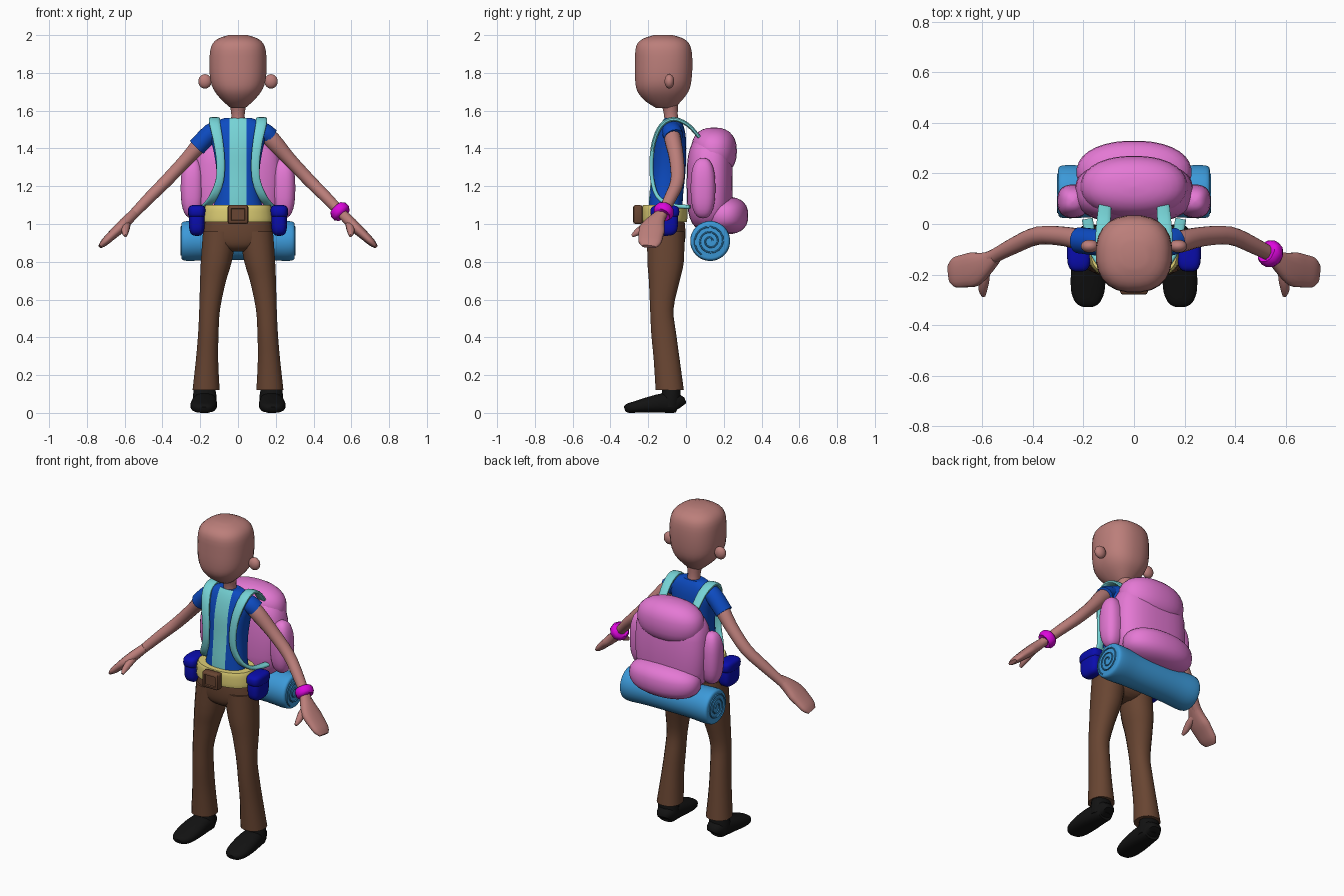
import bpy, bmesh, math
from mathutils import Vector

if "Cube" in bpy.data.objects:
    bpy.data.objects.remove(bpy.data.objects["Cube"], do_unlink=True)


def material(name, r, g, b):
    m = bpy.data.materials.new(name)
    m.use_nodes = True
    m.diffuse_color = (r, g, b, 1)
    m.node_tree.nodes["Principled BSDF"].inputs["Base Color"].default_value = (r, g, b, 1)
    return m


SKIN = material("skin", .50, .21, .195)
PINK = material("pack pink", .78, .19, .66)
ROLL = material("bedroll blue", .045, .32, .69)
BROWN = material("brown", .14, .06, .032)
NAVY = material("pouch blue", .003, .004, .42)
SHIRT = material("shirt blue", .004, .07, .53)
CYAN = material("strap cyan", .18, .65, .67)
KHAKI = material("belt khaki", .74, .63, .18)
MAGENTA = material("bracelet magenta", .71, .002, .71)
BLACK = material("shoe black", .006, .006, .006)
made = []


def finish(name, bm, *mats):
    bmesh.ops.recalc_face_normals(bm, faces=bm.faces)
    me = bpy.data.meshes.new(name)
    bm.to_mesh(me)
    bm.free()
    for m in mats:
        me.materials.append(m)
    ob = bpy.data.objects.new(name, me)
    bpy.context.collection.objects.link(ob)
    made.append(ob)
    return ob


def smooth_rows(rows, steps):
    """Catmull-Rom interpolation of rows of numbers."""
    out = []
    for i in range(len(rows) - 1):
        a, b, c, d = (rows[min(max(i + k, 0), len(rows) - 1)] for k in (-1, 0, 1, 2))
        for s in range(steps):
            t = s / steps
            out.append([q + .5 * t * (r - p + t * (2*p - 5*q + 4*r - w + t * (3*(q - r) + w - p)))
                        for p, q, r, w in zip(a, b, c, d)])
    return out + [list(rows[-1])]


def loft_mesh(rows, side=None, power=2, sides=16, steps=3):
    """Rings (x, y, z, width, depth); level rings unless a side vector is given."""
    rows = smooth_rows(rows, steps)
    centres = [Vector(r[:3]) for r in rows]
    bm = bmesh.new()
    rings = []
    for i, r in enumerate(rows):
        u, v = Vector((1, 0, 0)), Vector((0, 1, 0))
        if side:
            t = (centres[min(i + 1, len(rows) - 1)] - centres[max(i - 1, 0)]).normalized()
            u = Vector(side)
            u = (u - t * u.dot(t)).normalized()
            v = t.cross(u)
        ring = []
        for k in range(sides):
            ang = math.tau * (k + .5) / sides
            c, s = math.cos(ang), math.sin(ang)
            c, s = (math.copysign(abs(q) ** (2 / power), q) for q in (c, s))
            ring.append(bm.verts.new(centres[i] + u * c * max(r[3], .001) + v * s * max(r[4], .001)))
        rings.append(ring)
    for a, b in zip(rings, rings[1:]):
        for k in range(sides):
            j = (k + 1) % sides
            bm.faces.new((a[k], a[j], b[j], b[k]))
    bm.faces.new(rings[0])
    bm.faces.new(rings[-1])
    return bm


def loft(name, mat, rows, **kw):
    return finish(name, loft_mesh(rows, **kw), mat)


def blob(name, mat, centre, size, power=2.0, plan=None, sides=24):
    """Superellipsoid: power rounds the profile, plan rounds the outline from above."""
    x, y, z = centre
    rows = []
    for i in range(15):
        a = math.pi * (i / 14 - .5)
        c, s = max(math.cos(a), 0) ** (2 / power), math.copysign(abs(math.sin(a)) ** (2 / power), a)
        rows.append((x, y, z + size[2] * s, size[0] * c, size[1] * c))
    return loft(name, mat, rows, power=plan or power, sides=sides, steps=1)


def flip(rows, s):
    return [(r[0] * s, *r[1:]) for r in rows]


# Head and neck
loft("head", SKIN, [(0, -.11, 1.615, .04, .05), (0, -.12, 1.65, .08, .095), (0, -.122, 1.7, .123, .135),
                    (0, -.12, 1.76, .147, .15), (0, -.118, 1.86, .152, .153), (0, -.12, 1.94, .143, .145),
                    (0, -.12, 1.98, .108, .11), (0, -.12, 2.0, .05, .05)], power=2.4, sides=24)
loft("neck", SKIN, [(0, -.075, 1.52, .042, .042), (0, -.08, 1.58, .036, .037), (0, -.09, 1.66, .05, .05)])

# Shirt, with a panel cut into the front
bm = loft_mesh([(0, -.108, 1.07, .135, .09), (0, -.105, 1.15, .12, .09), (0, -.092, 1.28, .115, .09),
                (0, -.085, 1.4, .133, .087), (0, -.078, 1.48, .155, .075), (0, -.075, 1.53, .14, .058),
                (0, -.075, 1.56, .075, .04)], power=2.3, sides=24)
for x in (-.045, .045):
    bmesh.ops.bisect_plane(bm, geom=bm.verts[:] + bm.edges[:] + bm.faces[:],
                           plane_co=(x, 0, 0), plane_no=(1, 0, 0))
for f in bm.faces:
    c = f.calc_center_median()
    f.material_index = int(abs(c.x) < .045 and c.y < -.08)
finish("shirt", bm, SHIRT, CYAN)

# Belt and buckle
loft("belt", KHAKI, [(0, -.113, 1.01, .185, .118), (0, -.113, 1.03, .186, .121), (0, -.113, 1.08, .18, .121),
                     (0, -.113, 1.1, .172, .116)], power=2.2, sides=24)
bm = bmesh.new()
bmesh.ops.create_cube(bm, size=1)
for v in bm.verts:
    v.co = (v.co.x * .11, v.co.y * .05 - .255, v.co.z * .1 + 1.05)
bmesh.ops.bevel(bm, geom=bm.edges[:], offset=.012, segments=2, affect='EDGES', profile=.5)
front = min(bm.faces, key=lambda f: f.calc_center_median().y)
bmesh.ops.inset_individual(bm, faces=[front], thickness=.008)
bmesh.ops.inset_individual(bm, faces=[front], thickness=.004, depth=-.008)
finish("buckle", bm, BROWN)

# Trousers
loft("hips", BROWN, [(0, -.11, 1.04, .17, .1), (0, -.108, .98, .182, .105), (0, -.106, .92, .185, .103),
                     (0, -.106, .88, .14, .09), (0, -.106, .855, .05, .06)], power=2.3, sides=20)

for s, label in ((1, "left"), (-1, "right")):
    loft(label + "_trouser_leg", BROWN, flip([
        (.095, -.107, .96, .092, .1), (.115, -.108, .8, .083, .098), (.132, -.115, .7, .07, .083),
        (.15, -.128, .55, .056, .063), (.157, -.118, .42, .055, .067), (.164, -.102, .28, .06, .07),
        (.169, -.086, .12, .073, .076)], s), power=2.2)

    # Shoes
    loft(label + "_shoe", BLACK, flip([
        (.17, -.025, .035, .035, .03), (.172, -.045, .05, .054, .05), (.177, -.12, .052, .064, .052),
        (.181, -.2, .042, .07, .042), (.183, -.27, .031, .066, .031), (.183, -.31, .024, .048, .024),
        (.183, -.325, .02, .026, .013)], s), side=(1, 0, 0), power=2.6)
    loft(label + "_shoe_collar", BLACK, flip([
        (.175, -.085, .03, .062, .058), (.176, -.08, .08, .064, .054), (.177, -.077, .14, .056, .046)], s))

    # Ears
    blob(label + "_ear", SKIN, (.175 * s, -.088, 1.755), (.036, .026, .038), sides=16)

    # Arms and hands
    loft(label + "_arm", SKIN, flip([
        (.13, -.075, 1.49, .04, .04), (.18, -.07, 1.445, .044, .046), (.27, -.05, 1.345, .039, .037),
        (.38, -.046, 1.228, .036, .034), (.47, -.083, 1.138, .033, .031), (.55, -.125, 1.055, .028, .027),
        (.575, -.14, 1.03, .032, .027)], s), side=(0, 1, 0))
    loft(label + "_hand", SKIN, flip([
        (.55, -.13, 1.055, .027, .025), (.59, -.158, 1.015, .048, .029), (.63, -.178, .975, .068, .029),
        (.67, -.186, .938, .066, .025), (.708, -.192, .902, .06, .02), (.73, -.196, .88, .038, .01)], s),
         side=(0, 1, 0), power=2.4)
    loft(label + "_thumb", SKIN, flip([
        (.585, -.16, 1.01, .018, .02), (.593, -.215, .985, .022, .022), (.598, -.258, .956, .018, .018),
        (.596, -.285, .937, .008, .008)], s), side=(1, 0, 0), sides=10)

    # Sleeves: the right one reaches further down the arm
    reach = .168 if s > 0 else .218
    drop = 1.462 if s > 0 else 1.407
    loft(label + "_sleeve", SHIRT, flip([
        (.1, -.075, 1.5, .05, .045), (.14, -.073, 1.485, .053, .05),
        (reach, -.064, drop, .052, .05)], s), side=(0, 1, 0))

    # Hip pouches with flaps
    blob(label + "_pouch", NAVY, (.218 * s, -.112, 1.015), (.042, .07, .078), 3.2)
    blob(label + "_pouch_flap", NAVY, (.218 * s, -.112, 1.065), (.047, .077, .036), 3.2)

    # Shoulder straps
    loft(label + "_strap", CYAN, flip([
        (.115, .07, 1.46, .026, .01), (.12, .01, 1.525, .028, .011), (.124, -.065, 1.555, .03, .012),
        (.122, -.128, 1.525, .029, .012), (.105, -.168, 1.44, .026, .012), (.092, -.183, 1.33, .023, .011),
        (.097, -.178, 1.23, .022, .011), (.13, -.15, 1.145, .022, .011), (.165, -.08, 1.1, .022, .011),
        (.185, .02, 1.09, .022, .011)], s), side=(1, 0, 0), power=3, sides=12)

    # Pack side pockets
    blob(label + "_pack_pocket", PINK, (.242 * s, .09, 1.19), (.062, .066, .16), 2.5)

    # Spiral seam on each end of the bedroll
    spiral = []
    for i in range(45):
        a, r = i * .38, .012 + .0017 * i
        spiral.append((.3 * s, .128 + r * math.cos(a), .91 + r * math.sin(a), .006, .004))
    loft(label + "_bedroll_spiral", ROLL, spiral, side=(1, 0, 0), sides=6, steps=1)

# Backpack
blob("pack_body", PINK, (0, .125, 1.215), (.235, .122, .25), 3.2, 2.6, sides=32)
blob("pack_lid", PINK, (0, .148, 1.385), (.212, .122, .126), 2.4, 2.2, sides=32)
blob("pack_front_pocket", PINK, (0, .205, 1.045), (.228, .125, .1), 2.5, 2.2, sides=32)

# Bedroll
loft("bedroll", ROLL, [(x, .128, .91, r, r) for x, r in (
    (-.3, .088), (-.292, .102), (-.25, .106), (-.15, .101), (0, .1), (.15, .101), (.25, .106),
    (.292, .102), (.3, .088))], side=(0, 1, 0), sides=28)

# Bracelet
axis = Vector((.08, -.042, -.083)).normalized()
mid = Vector((.54, -.118, 1.066))
loft("bracelet", MAGENTA, [(*(mid + axis * d), r, r) for d, r in (
    (-.026, .032), (-.026, .045), (-.013, .054), (.013, .054), (.026, .045), (.026, .032))],
     side=(0, 1, 0), sides=10, steps=1)

# Smooth shading with crisp edges kept
bpy.ops.object.select_all(action='DESELECT')
for ob in made:
    ob.select_set(True)
bpy.context.view_layer.objects.active = made[0]
bpy.ops.object.shade_smooth_by_angle(angle=math.radians(45))
